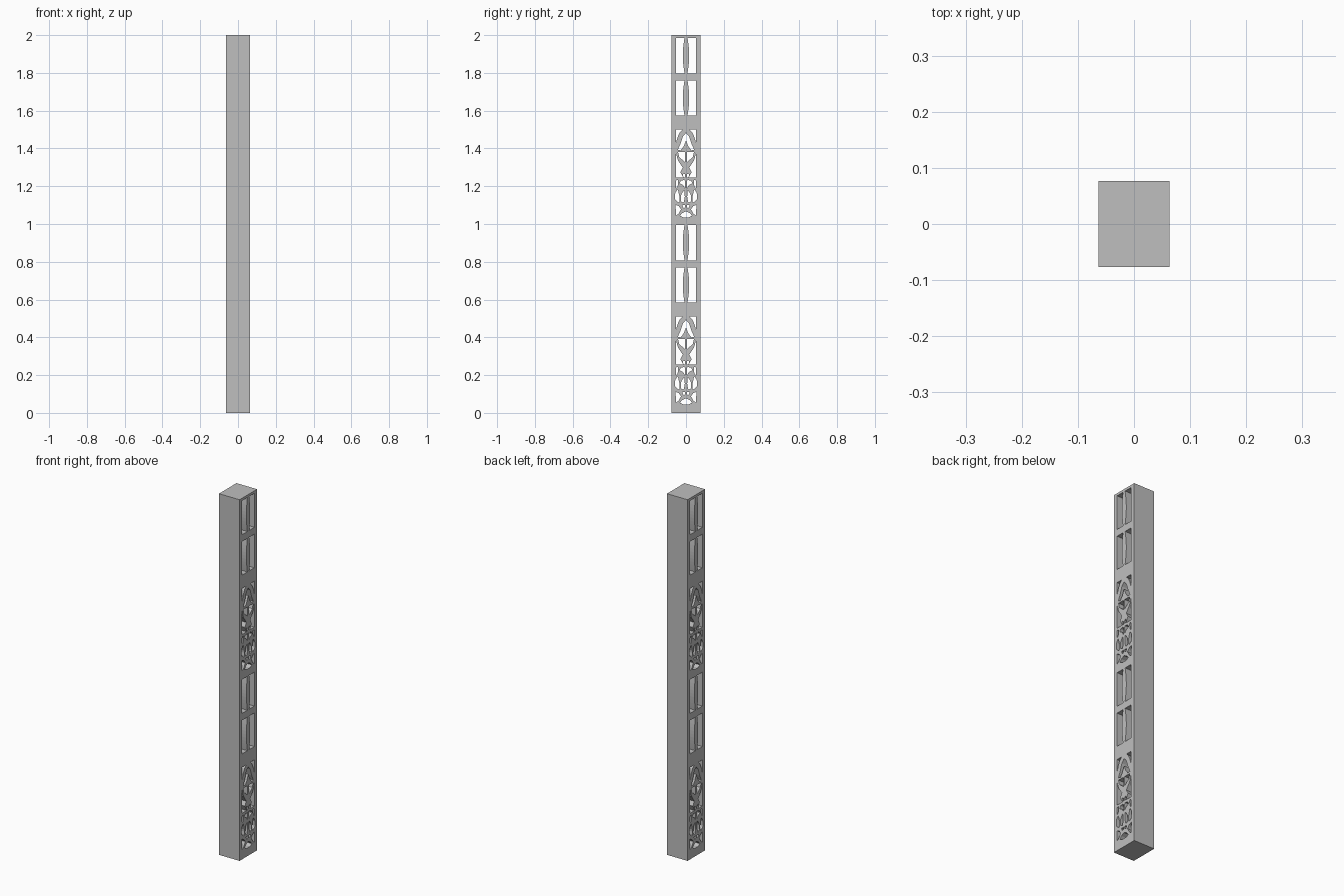
import bpy
from math import sin, pi
from mathutils import Matrix

cube = bpy.data.objects.get("Cube")
if cube:
    bpy.data.objects.remove(cube, do_unlink=True)

HALF_DEPTH, HALF_WIDTH, HEIGHT = 0.063, 0.0765, 2.0
REPEAT = 0.99          # vertical spacing of the two carved panels
UNIT = 0.001           # motif points are given in thousandths

stone = bpy.data.materials.new("plain grey")
stone.use_nodes = True
grey = (0.52, 0.52, 0.52, 1)
stone.diffuse_color = grey
stone.node_tree.nodes["Principled BSDF"].inputs["Base Color"].default_value = grey

curve = bpy.data.curves.new("pierced_post", "CURVE")
curve.dimensions = "2D"
curve.fill_mode = "BOTH"
curve.extrude = HALF_DEPTH


def outline(points):
    """Add one closed outline; outlines inside another become holes."""
    spline = curve.splines.new("POLY")
    spline.points.add(len(points) - 1)
    for target, (u, z) in zip(spline.points, points):
        target.co = (u, z, 0, 1)
    spline.use_cyclic_u = True


def rounded(points):
    """Soften a polygon by one corner-cutting pass."""
    result = []
    for a, b in zip(points, points[1:] + points[:1]):
        for t in (0.15, 0.85):
            result.append((a[0] + (b[0] - a[0]) * t, a[1] + (b[1] - a[1]) * t))
    return result


def mirrored(points):
    return [(-u, z) for u, z in reversed(points)]


def pair(points, lift):
    shifted = [(u * UNIT, z * UNIT + lift) for u, z in points]
    outline(shifted)
    outline(mirrored(shifted))


def central(points, lift):
    """Close a half outline across the centre line."""
    half = [(u * UNIT, z * UNIT + lift) for u, z in points]
    outline(half + mirrored(half)[1:-1])


def window(bottom, top, lift):
    """Two openings either side of a swelling baluster."""
    steps = 10
    inner = []
    for i in range(steps + 1):
        t = i / steps
        inner.append((8 + 9 * sin(pi * t), bottom + (top - bottom) * t))
    pair(inner + [(53, top), (53, bottom)], lift)


# Openings beside the centre line, from the arch down to the foot
arch_corner = [(18, 510), (53, 510), (53, 440), (43, 474), (32, 496)]
upper_leaf = [(5, 390), (42, 390), (36, 364), (22, 352), (5, 338)]
side_gap = [(53, 385), (53, 255), (14, 255), (30, 285), (17, 308), (42, 345)]
bead_gap = [(4, 272), (14, 278), (18, 264), (5, 254)]
inner_petal = [(5, 243), (26, 240), (34, 226), (14, 215), (5, 196)]
outer_petal = [(42, 242), (53, 242), (53, 200), (44, 208)]
low_leaf = [(44, 196), (58, 172), (58, 138), (36, 122), (33, 150)]
stem_gap = [(9, 192), (26, 165), (27, 130), (13, 122), (6, 150)]
foot_gap = [(4, 112), (20, 110), (14, 94), (4, 98)]
foot_corner = [(26, 88), (38, 104), (55, 112), (53, 54), (40, 64)]

# Openings across the centre line
chevron = [(0, 492), (16, 474), (30, 432), (44, 402), (28, 400), (14, 418), (0, 452)]
foot_fan = [(0, 78), (20, 68), (32, 54), (14, 45), (0, 45)]

# Outer edge of the post
outline([(-HALF_WIDTH, 0), (HALF_WIDTH, 0), (HALF_WIDTH, HEIGHT), (-HALF_WIDTH, HEIGHT)])

for lift in (0, REPEAT):
    for motif in (arch_corner, side_gap, upper_leaf, foot_corner):
        pair(motif, lift)
    for motif in (bead_gap, inner_petal, outer_petal, low_leaf, stem_gap, foot_gap):
        pair(rounded(motif), lift)
    central(chevron, lift)
    central(foot_fan, lift)
    window(584, 770, lift)
    window(808, 996, lift)

# Stand the sheet upright with its thickness along x, then make it a mesh
temp = bpy.data.objects.new("post_profile", curve)
bpy.context.collection.objects.link(temp)
bpy.context.view_layer.update()
mesh = bpy.data.meshes.new_from_object(temp.evaluated_get(bpy.context.evaluated_depsgraph_get()))
bpy.data.objects.remove(temp, do_unlink=True)
mesh.transform(Matrix(((0, 0, 1, 0), (1, 0, 0, 0), (0, 1, 0, 0), (0, 0, 0, 1))))
mesh.materials.clear()
mesh.materials.append(stone)
for face in mesh.polygons:
    face.use_smooth = False
post = bpy.data.objects.new("pierced_post", mesh)
bpy.context.collection.objects.link(post)
